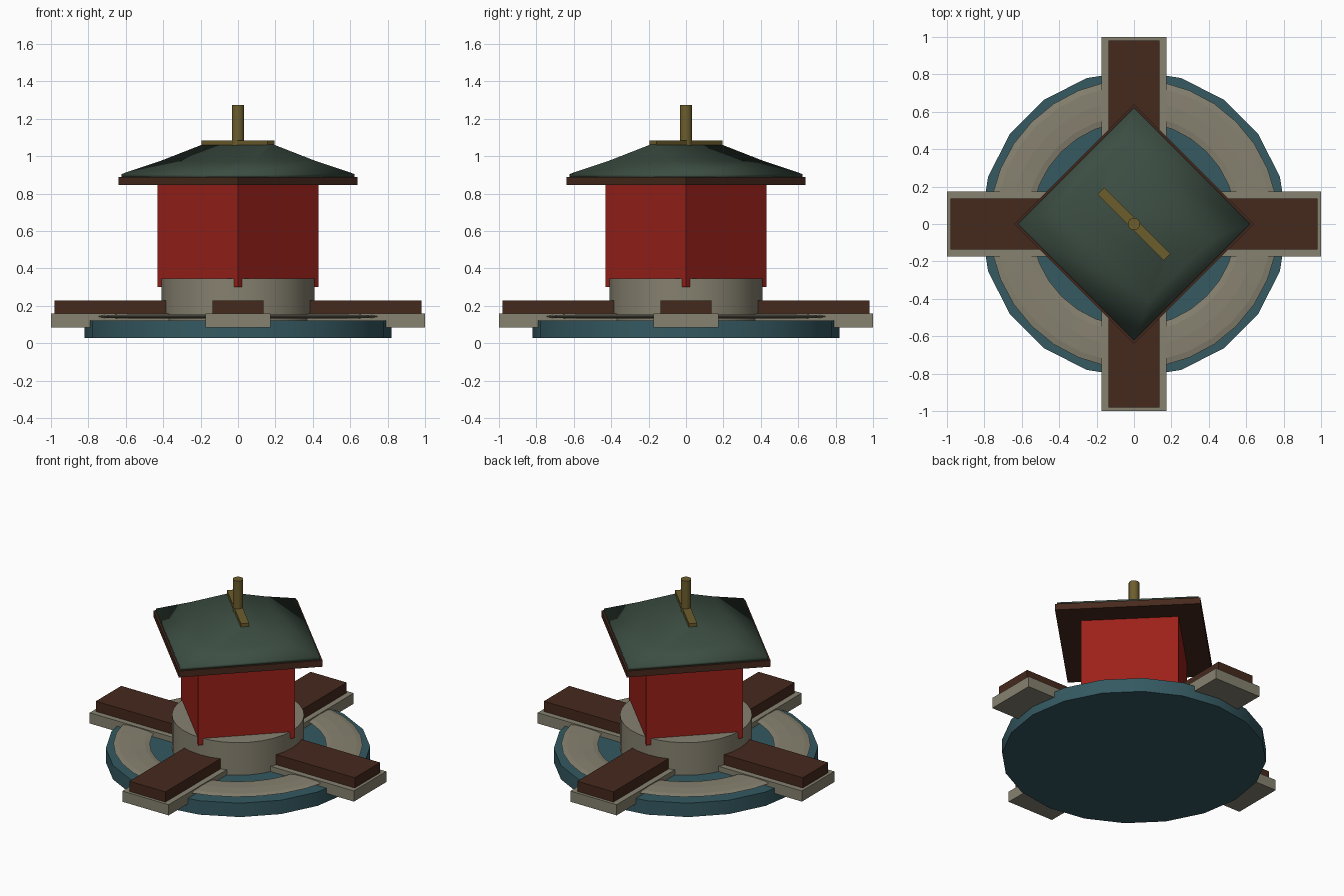
import bpy, bmesh, math
from mathutils import Matrix

if "Cube" in bpy.data.objects:
    bpy.data.objects.remove(bpy.data.objects["Cube"])


def material(name, rgb):
    m = bpy.data.materials.new(name)
    m.diffuse_color = (*rgb, 1)
    m.use_nodes = True
    m.node_tree.nodes["Principled BSDF"].inputs["Base Color"].default_value = m.diffuse_color
    return m


TEAL = material("teal", (0.035, 0.10, 0.12))
STONE = material("stone", (0.24, 0.22, 0.16))
WOOD = material("dark_wood", (0.06, 0.022, 0.012))
RED = material("red", (0.33, 0.015, 0.01))
GREEN = material("roof_green", (0.045, 0.075, 0.055))
GOLD = material("gold", (0.15, 0.11, 0.025))


def add_object(name, bm, mat, smooth=None):
    bmesh.ops.recalc_face_normals(bm, faces=bm.faces)
    mesh = bpy.data.meshes.new(name)
    bm.to_mesh(mesh)
    bm.free()
    mesh.materials.append(mat)
    ob = bpy.data.objects.new(name, mesh)
    bpy.context.collection.objects.link(ob)
    if smooth is not None:
        bpy.ops.object.select_all(action='DESELECT')
        ob.select_set(True)
        bpy.context.view_layer.objects.active = ob
        bpy.ops.object.shade_smooth_by_angle(angle=math.radians(smooth))
    return ob


def box(name, lo, hi, mat, turn=0.0):
    bm = bmesh.new()
    bmesh.ops.create_cube(bm, size=1)
    for v in bm.verts:
        v.co = [l + (h - l) * (c + 0.5) for l, h, c in zip(lo, hi, v.co)]
    bm.transform(Matrix.Rotation(turn, 4, 'Z'))
    return add_object(name, bm, mat)


def cylinder(name, r, z0, z1, mat, segments):
    bm = bmesh.new()
    bmesh.ops.create_cone(bm, cap_ends=True, segments=segments, radius1=r, radius2=r,
                          depth=z1 - z0, matrix=Matrix.Translation((0, 0, (z0 + z1) / 2)))
    # vertex on the x axis
    return add_object(name, bm, mat, 30)


# round base and podium
cylinder("base_disc", 0.82, 0.027, 0.122, TEAL, 20)
cylinder("podium", 0.41, 0.10, 0.345, STONE, 32)

# thin flattened ring path
bpy.ops.mesh.primitive_torus_add(major_radius=0.66, minor_radius=0.113,
                                 major_segments=32, minor_segments=8,
                                 location=(0, 0, 0.143))
ring = bpy.context.object
ring.name = "ring_path"
ring.scale.z = 0.09
ring.data.materials.append(STONE)
bpy.ops.object.shade_smooth_by_angle(angle=math.radians(30))

# four bridges: stone slab with a wooden deck
for i in range(4):
    turn = i * math.pi / 2
    box(f"bridge_slab_{i}", (0.36, -0.175, 0.085), (1.0, 0.175, 0.158), STONE, turn)
    box(f"bridge_deck_{i}", (0.36, -0.137, 0.158), (0.98, 0.137, 0.228), WOOD, turn)

# hall, turned by 45 degrees
DIAG = -math.pi / 4
b, e = 0.43 / math.sqrt(2), 0.64 / math.sqrt(2)
box("hall_walls", (-b, -b, 0.30), (b, b, 0.86), RED, DIAG)
box("eave_board", (-e, -e, 0.845), (e, e, 0.888), WOOD, DIAG)

# hipped roof from stacked rectangles (half length, half width, height)
bm = bmesh.new()
rings = []
for u, v, z in [(0.44, 0.44, 0.885), (0.44, 0.44, 0.905),
                (0.35, 0.235, 0.975), (0.25, 0.02, 1.062)]:
    rings.append([bm.verts.new((sx * u, sy * v, z))
                  for sx, sy in ((-1, -1), (1, -1), (1, 1), (-1, 1))])
bm.faces.new(rings[0])
bm.faces.new(rings[-1])
for lo, hi in zip(rings, rings[1:]):
    for i in range(4):
        j = (i + 1) % 4
        bm.faces.new((lo[i], lo[j], hi[j], hi[i]))
bm.transform(Matrix.Rotation(DIAG, 4, 'Z'))
add_object("roof", bm, GREEN, 180)

# ridge bar and finial
box("ridge_bar", (-0.25, -0.026, 1.058), (0.25, 0.026, 1.085), GOLD, DIAG)
cylinder("finial", 0.033, 1.05, 1.275, GOLD, 16)
